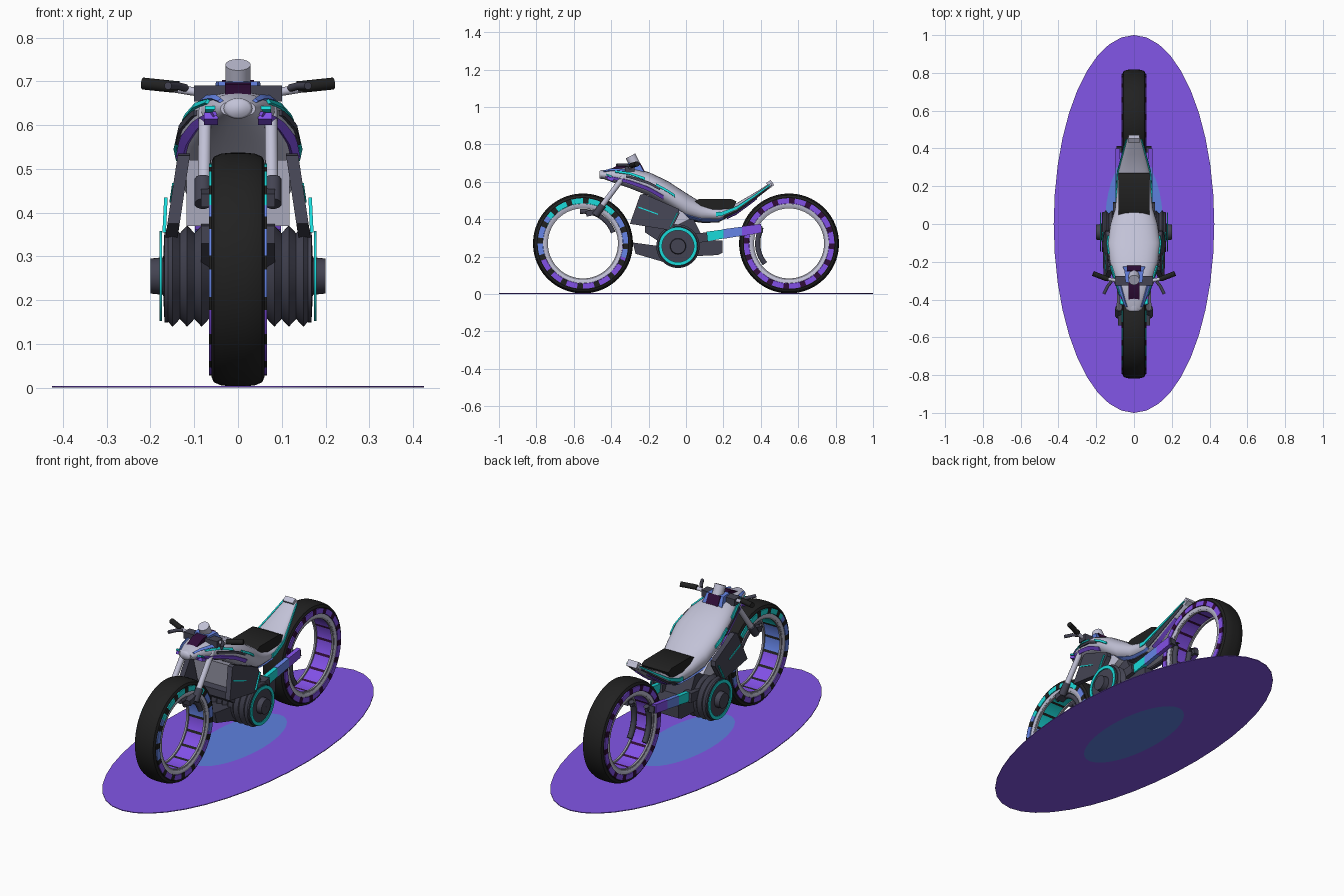
import bpy, bmesh, math
from mathutils import Vector

cube = bpy.data.objects.get("Cube")
if cube:
    bpy.data.objects.remove(cube)


def material(name, *rgb):
    m = bpy.data.materials.new(name)
    m.use_nodes = True
    m.diffuse_color = (*rgb, 1)
    m.node_tree.nodes["Principled BSDF"].inputs["Base Color"].default_value = (*rgb, 1)
    return m


BLACK = material("black rubber", .015, .015, .015)
DARK = material("dark grey metal", .057, .057, .085)
GREY = material("mid grey metal", .3, .3, .36)
SILVER = material("silver paint", .54, .54, .68)
PURPLE = material("glowing purple", .25, .09, .9)
BLUE = material("glowing blue", .14, .25, .85)
TEAL = material("glowing teal", .01, .7, .7)
PLUM = material("dark plum", .03, .004, .04)
FLOOR = material("floor purple", .23, .095, .82)
POOL = material("floor blue", .11, .22, .74)


def finish(name, bm, mats, angle=35):
    bmesh.ops.recalc_face_normals(bm, faces=bm.faces[:])
    me = bpy.data.meshes.new(name)
    bm.to_mesh(me)
    bm.free()
    for m in mats:
        me.materials.append(m)
    me.shade_smooth()
    me.set_sharp_from_angle(angle=math.radians(angle))
    ob = bpy.data.objects.new(name, me)
    bpy.context.scene.collection.objects.link(ob)


def skin(name, rings, mats, rule=None, loop=False, angle=35):
    """Bridge equal rings of points; close them up or cap the ends."""
    bm = bmesh.new()
    vs = [[bm.verts.new(p) for p in r] for r in rings]
    n, k = len(vs), len(vs[0])
    for i in range(n if loop else n - 1):
        a, b = vs[i], vs[(i + 1) % n]
        for j in range(k):
            f = bm.faces.new((a[j], a[(j + 1) % k], b[(j + 1) % k], b[j]))
            f.material_index = rule(i) if rule else 0
    if not loop:
        bm.faces.new(vs[0])
        bm.faces.new(vs[-1])
    finish(name, bm, mats, angle)


def lathe(name, y, z, profile, mats, rule=None, steps=96):
    """Spin a closed (radius, x) profile round an axis along x."""
    rings = []
    for i in range(steps):
        a = math.tau * i / steps
        rings.append([(x, y + r * math.cos(a), z + r * math.sin(a)) for r, x in profile])
    skin(name, rings, mats, rule, True)


def prism(name, pts, x0, x1, mat, lean=0):
    """Extrude a (y, z) outline along x, leaning outwards lower down."""
    sign = 1 if x0 + x1 >= 0 else -1
    skin(name, [[(x + sign * lean * (.45 - z), y, z) for y, z in pts] for x in (x0, x1)], [mat])


def tube(name, pts, radius, mat, sides=12):
    pts = [Vector(p) for p in pts]
    rings = []
    for i, p in enumerate(pts):
        d = (pts[min(i + 1, len(pts) - 1)] - pts[max(i - 1, 0)]).normalized()
        u = d.cross((0, 0, 1) if abs(d.z) < .9 else (0, 1, 0)).normalized()
        v = d.cross(u)
        offs = [math.tau * (j + .5) / sides for j in range(sides)]
        rings.append([p + radius * (math.cos(a) * u + math.sin(a) * v) for a in offs])
    skin(name, rings, [mat], angle=50)


def box(name, centre, size, mat, tilt=0):
    y, z = centre[1:]
    c, s = math.cos(tilt), math.sin(tilt)
    pts = [(y + c * a - s * b, z + s * a + c * b) for a, b in
           [(i * size[1] / 2, j * size[2] / 2) for i, j in ((-1, -1), (1, -1), (1, 1), (-1, 1))]]
    prism(name, pts, centre[0] - size[0] / 2, centre[0] + size[0] / 2, mat)


# Glowing floor
def oval(s, z):
    return [(.425 * s * math.cos(math.tau * i / 40), s * math.sin(math.tau * i / 40), z) for i in range(40)]


skin("floor_ring", [oval(1, 0), oval(.36, 0), oval(.36, .004), oval(1, .004)], [FLOOR], loop=True)
skin("floor_pool", [oval(.36, 0), oval(.36, .004)], [POOL])


# Hubless wheels
def front_glow(i):
    h = math.sin(math.tau * (i + .5) / 96)
    return 0 if i % 6 > 3 else 3 if h > .6 else 2 if h > -.35 else 1


def rear_glow(i):
    return 0 if i % 6 > 3 else 1


half = [(.222, .056), (.245, .061), (.258, .055), (.265, .038), (.267, .015)]
tyre = half + [(r, -x) for r, x in reversed(half)]
for end, wy, rule, gap in (("front", -.551, front_glow, BLACK), ("rear", .551, rear_glow, PLUM)):
    glow = [gap, PURPLE, BLUE, TEAL]
    lathe(end + "_tyre", wy, .27, tyre, [BLACK])
    lathe(end + "_glow_band", wy, .27, [(.214, -.066), (.242, -.066), (.242, .066), (.214, .066)], glow, rule)
    lathe(end + "_inner_glow", wy, .27, [(.198, -.05), (.216, -.05), (.216, .05), (.198, .05)], glow,
          lambda i, r=rule: 0 if i % 6 == 5 else r(i - i % 6))
    for s in (1, -1):
        lathe(end + "_rim", wy, .27, [(.196, s * .048), (.196, s * .058), (.206, s * .062), (.213, s * .062),
                                      (.213, s * .048)], [SILVER])
        lathe(end + "_rim_lip", wy, .27, [(.187, s * .046), (.187, s * .057), (.196, s * .057),
                                          (.196, s * .046)], [GREY])

# Body shell: y, bottom, top, half width
BODY = [(-.455, .62, .655, .04), (-.4, .6, .672, .065), (-.3, .565, .675, .1), (-.2, .525, .652, .128),
        (-.1, .465, .605, .14), (0, .4, .54, .125), (.08, .383, .49, .1), (.18, .387, .46, .09),
        (.27, .43, .485, .085), (.37, .505, .543, .058), (.46, .575, .6, .033)]


def surface(y, a, off=0):
    k = next((i for i in range(len(BODY) - 2) if y <= BODY[i + 1][0]), len(BODY) - 2)
    p, q = BODY[k], BODY[k + 1]
    t = (y - p[0]) / (q[0] - p[0])
    lo, hi, w = [p[n] + t * (q[n] - p[n]) for n in (1, 2, 3)]
    c, s = math.cos(a), math.sin(a)
    return ((w + off) * math.copysign(abs(c) ** .8, c), y,
            (lo + hi) / 2 + ((hi - lo) / 2 + off) * math.copysign(abs(s) ** .9, s))


skin("body_shell", [[surface(b[0], math.tau * j / 28) for j in range(28)] for b in BODY], [SILVER], angle=60)


def trim(name, y0, y1, a0, a1, mat, width=10):
    """Thin raised ribbon following both sides of the shell."""
    for flip in (False, True):
        rings = []
        for i in range(11):
            y = y0 + (y1 - y0) * i / 10
            mid = a0 + (a1 - a0) * i / 10
            ring = [surface(y, math.radians(180 - a if flip else a), o)
                    for a, o in ((mid - width, .001), (mid + width, .001), (mid + width, .008), (mid - width, .008))]
            rings.append(ring)
        skin(name, rings, [mat])


trim("shoulder_dark_trim", -.32, -.14, 4, 4, DARK, 5)
trim("shoulder_teal_trim", -.38, -.22, 26, 16, TEAL, 6)
trim("nose_blue_trim", -.44, -.32, 42, 40, BLUE, 8)
trim("tank_teal_trim", -.16, -.06, 12, 10, TEAL, 5)
trim("side_purple_trim", -.43, -.12, -18, -22, PURPLE, 9)
trim("lower_blue_trim", -.06, .2, -45, -42, BLUE, 8)
trim("lower_dark_trim", -.1, .18, -62, -60, DARK, 7)
trim("tail_teal_trim", .16, .45, 0, 8, TEAL, 12)
trim("tail_dark_trim", .2, .44, -32, -24, DARK, 11)
trim("tail_purple_trim", .22, .38, -62, -58, PURPLE, 10)

# Seat and tail
prism("seat", [(.04, .49), (.07, .508), (.24, .508), (.27, .495), (.25, .455), (.12, .45)], -.082, .082, BLACK)
box("tail_cap", (0, .45, .587), (.06, .03, .034), SILVER, .6)

# Engine: ribbed drum, end discs and hubs
EY, EZ = -.043, .255
ribs = [(.02, -.166)]
for i in range(21):
    ribs.append((.116 if i % 2 else .098, -.166 + .332 * i / 20))
ribs.append((.02, .166))
lathe("ribbed_drum", EY, EZ, ribs, [DARK], steps=48)
for s in (1, -1):
    lathe("drum_cover", EY, EZ, [(.001, s * .16), (.106, s * .16), (.106, s * .168), (.001, s * .173)], [DARK], steps=48)
    lathe("teal_ring", EY, EZ, [(.085, s * .174), (.103, s * .174), (.103, s * .179), (.085, s * .179)], [TEAL], steps=48)
    lathe("hub_cap", EY, EZ, [(.001, s * .17), (.043, s * .17), (.04, s * .2), (.001, s * .2)], [DARK], steps=32)
    # Side panel with its light strips
    prism("radiator_panel", [(-.245, .53), (-.225, .535), (-.04, .455), (-.035, .43), (-.08, .34), (-.3, .375)],
          s * .122, s * .15, DARK, .15)
    prism("panel_light", [(-.255, .468), (-.15, .429), (-.15, .423), (-.255, .461)], s * .13, s * .153, TEAL, .15)
    prism("panel_edge_light", [(-.05, .435), (-.042, .435), (-.082, .355), (-.09, .355)], s * .16, s * .168, TEAL, .05)
    # Swing arm in three colours
    for part, mat, ya, yb in (("teal", TEAL, .11, .2), ("blue", BLUE, .2, .3), ("purple", PURPLE, .3, .4)):
        za, zb = [.307 + (y - .11) * .15 for y in (ya, yb)]
        prism("swing_arm_" + part, [(ya, za - .026), (yb, zb - .024), (yb, zb + .024), (ya, za + .026)],
              s * .075, s * .098, mat)
    box("swing_arm_pivot", (s * .087, .07, .3), (.05, .09, .05), DARK, .1)
    box("axle_clamp", (s * .078, .395, .345), (.03, .03, .035), DARK, .15)

    # Curved brackets inside the wheels
    def arc(wy, r, a0, a1, x):
        angs = [math.radians(a0 + (a1 - a0) * i / 10) for i in range(11)]
        return [(x, wy + r * math.cos(a), .27 + r * math.sin(a)) for a in angs]

    tube("rear_wheel_bracket", arc(.551, .168, 150, 220, s * .045), .015, DARK, 8)
    tube("front_wheel_bracket", arc(-.551, .172, 20, 95, s * .045), .014, DARK, 8)

    # Front fork
    tube("fork_tube", [(s * .075, -.32, .645), (s * .078, -.48, .43)], .015, SILVER)
    tube("fork_sleeve", [(s * .08, -.445, .475), (s * .08, -.485, .42)], .02, DARK)
    box("fork_clamp", (s * .06, -.5, .435), (.05, .07, .03), DARK, .2)

    # Handlebar side: bar, grip and lever
    tube("bar_link", [(s * .09, -.3, .675), (s * .145, -.29, .684)], .01, SILVER)
    tube("hand_grip", [(s * .135, -.29, .687), (s * .15, -.288, .688), (s * .217, -.262, .695)], .014, BLACK)
    tube("brake_lever", [(s * .12, -.305, .685), (s * .14, -.33, .69), (s * .16, -.37, .69)], .009, DARK, 8)
    # Cheek lamps beside the headlight
    box("cheek_lamp", (s * .062, -.405, .615), (.032, .035, .016), PURPLE, -.4)
    box("cheek_lamp_edge", (s * .06, -.412, .634), (.03, .03, .008), TEAL, -.4)

# Frame pieces under the shell
prism("lower_shell", [(-.22, .52), (-.02, .44), (.02, .4), (-.04, .37), (-.18, .37)], -.118, .118, SILVER)
prism("chassis_core", [(-.22, .37), (.04, .4), (.1, .28), (-.1, .25), (-.22, .33)], -.085, .085, DARK)
prism("front_exhaust", [(-.285, .275), (-.1, .25), (-.1, .165), (-.27, .215)], -.06, .06, DARK)
prism("rear_exhaust", [(0, .3), (.11, .29), (.195, .285), (.195, .22), (.17, .208), (0, .2)], -.09, .09, DARK)

# Handlebar yoke, headlight and instrument pod
box("bar_yoke", (0, -.3, .672), (.2, .05, .036), DARK)
skin("headlight", [[(w * math.cos(math.tau * j / 16), y, .638 + w * .72 * math.sin(math.tau * j / 16))
                    for j in range(16)] for w, y in ((.034, -.42), (.033, -.455), (.027, -.463))], [SILVER], angle=80)
prism("plum_visor", [(-.4, .67), (-.35, .694), (-.3, .698), (-.3, .66)], -.03, .03, PLUM)
rows = [(-.31, .045, .7), (-.25, .05, .7), (-.225, .06, .655)]
skin("blue_cowl", [[(-w, y, .64), (w, y, .64), (w, y, z), (-w, y, z)] for y, w, z in rows], [BLUE])
prism("plum_screen", [(-.252, .7), (-.226, .652), (-.22, .655), (-.246, .703)], -.036, .036, PLUM)
tube("instrument_pod", [(0, -.265, .675), (0, -.297, .738)], .029, SILVER, 20)
